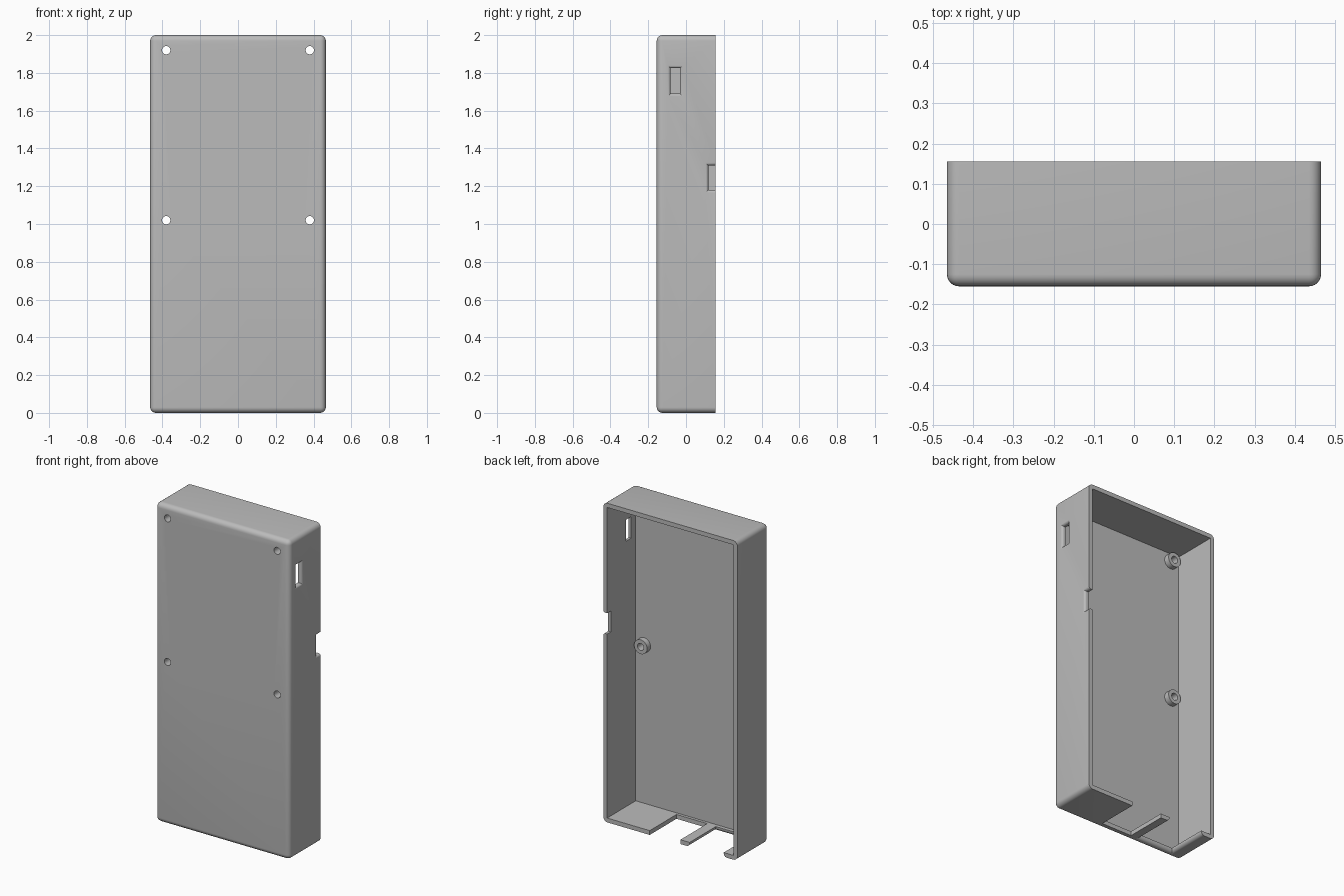
import bpy, bmesh
from math import sin, cos, pi, radians
from mathutils import Matrix, Vector

if "Cube" in bpy.data.objects:
    bpy.data.objects.remove(bpy.data.objects["Cube"], do_unlink=True)

W, D, H = 0.465, 0.155, 2.0      # half width, half depth, height
WALL, ROUND = 0.027, 0.03

grey = bpy.data.materials.new("light_grey_plastic")
grey.use_nodes = True
colour = (0.5, 0.5, 0.5, 1)
grey.diffuse_color = colour
grey.node_tree.nodes["Principled BSDF"].inputs["Base Color"].default_value = colour


def finish(name, bm):
    bmesh.ops.recalc_face_normals(bm, faces=bm.faces[:])
    mesh = bpy.data.meshes.new(name)
    bm.to_mesh(mesh)
    bm.free()
    mesh.materials.append(grey)
    obj = bpy.data.objects.new(name, mesh)
    bpy.context.collection.objects.link(obj)
    return obj


def box_mesh(lo, hi):
    lo, hi = Vector(lo), Vector(hi)
    bm = bmesh.new()
    bmesh.ops.create_cube(bm, size=1, matrix=Matrix.Translation((lo + hi) / 2)
                          @ Matrix.Diagonal((*(hi - lo), 1)))
    return bm


def cylinder(name, x, z, y0, y1, radius):
    bm = bmesh.new()
    bmesh.ops.create_cone(bm, cap_ends=True, segments=32, radius1=radius, radius2=radius,
                          depth=y1 - y0, matrix=Matrix.Translation((x, (y0 + y1) / 2, z))
                          @ Matrix.Rotation(pi / 2, 4, 'X'))
    return finish(name, bm)


def flared_cutter(name, u0, u1, v0, v1, radius, place):
    """Rectangular opening whose outer rim is rounded over; place maps (u, v, depth)."""
    arc = [i * pi / 12 for i in range(7)]
    steps = [(-0.02, radius)]
    steps += [(radius * (1 - cos(t)), radius * (1 - sin(t))) for t in arc]
    steps.append((0.06, 0))
    bm = bmesh.new()
    rings = []
    for w, g in steps:
        corners = ((u0 - g, v0 - g), (u1 + g, v0 - g), (u1 + g, v1 + g), (u0 - g, v1 + g))
        rings.append([bm.verts.new(place(u, v, w)) for u, v in corners])
    for a, b in zip(rings, rings[1:]):
        for i in range(4):
            j = (i + 1) % 4
            bm.faces.new((a[i], a[j], b[j], b[i]))
    bm.faces.new(rings[0])
    bm.faces.new(rings[-1])
    return finish(name, bm)


def combine(target, tool, operation):
    mod = target.modifiers.new(operation.lower(), 'BOOLEAN')
    mod.operation, mod.solver, mod.object = operation, 'EXACT', tool
    bpy.context.view_layer.objects.active = target
    bpy.ops.object.modifier_apply(modifier=mod.name)
    bpy.data.objects.remove(tool, do_unlink=True)


# Outer case, rounded everywhere except around the open back
bm = box_mesh((-W, -D, 0), (W, D, H))
edges = [e for e in bm.edges if any(v.co.y < 0 for v in e.verts)]
bmesh.ops.bevel(bm, geom=edges, offset=ROUND, segments=6, profile=0.5, affect='EDGES')
case = finish("case_shell", bm)

# Hollow interior
combine(case, finish("cavity", box_mesh((-W + WALL, -D + WALL, WALL),
                                        (W - WALL, D + 0.1, H - WALL))), 'DIFFERENCE')

# Screw bosses with through holes
for x in (-0.38, 0.38):
    for z in (1.02, 1.92):
        combine(case, cylinder("boss", x, z, -D + 0.01, -D + WALL + 0.035, 0.045), 'UNION')
        combine(case, cylinder("hole", x, z, -D - 0.1, 0, 0.022), 'DIFFERENCE')

# Side port and side notch on the left wall


def on_side(u, v, w):
    return (W - w, u, v)


combine(case, flared_cutter("side_port", -0.082, -0.032, 1.69, 1.825, 0.015, on_side), 'DIFFERENCE')
combine(case, flared_cutter("side_notch", 0.118, 0.25, 1.18, 1.31, 0.015, on_side), 'DIFFERENCE')

# Bottom openings: a plain one and a rounded one, leaving a tongue between


def on_bottom(u, v, w):
    return (u, v, w)


combine(case, finish("bottom_slot", box_mesh((-0.07, -0.11, -0.1), (0.143, 0.25, 0.06))), 'DIFFERENCE')
combine(case, flared_cutter("bottom_port", -0.37, -0.133, -0.105, 0.25, 0.022, on_bottom), 'DIFFERENCE')

# Smooth the rounded edges only
bpy.ops.object.select_all(action='DESELECT')
case.select_set(True)
bpy.context.view_layer.objects.active = case
bpy.ops.object.shade_smooth_by_angle(angle=radians(30))
